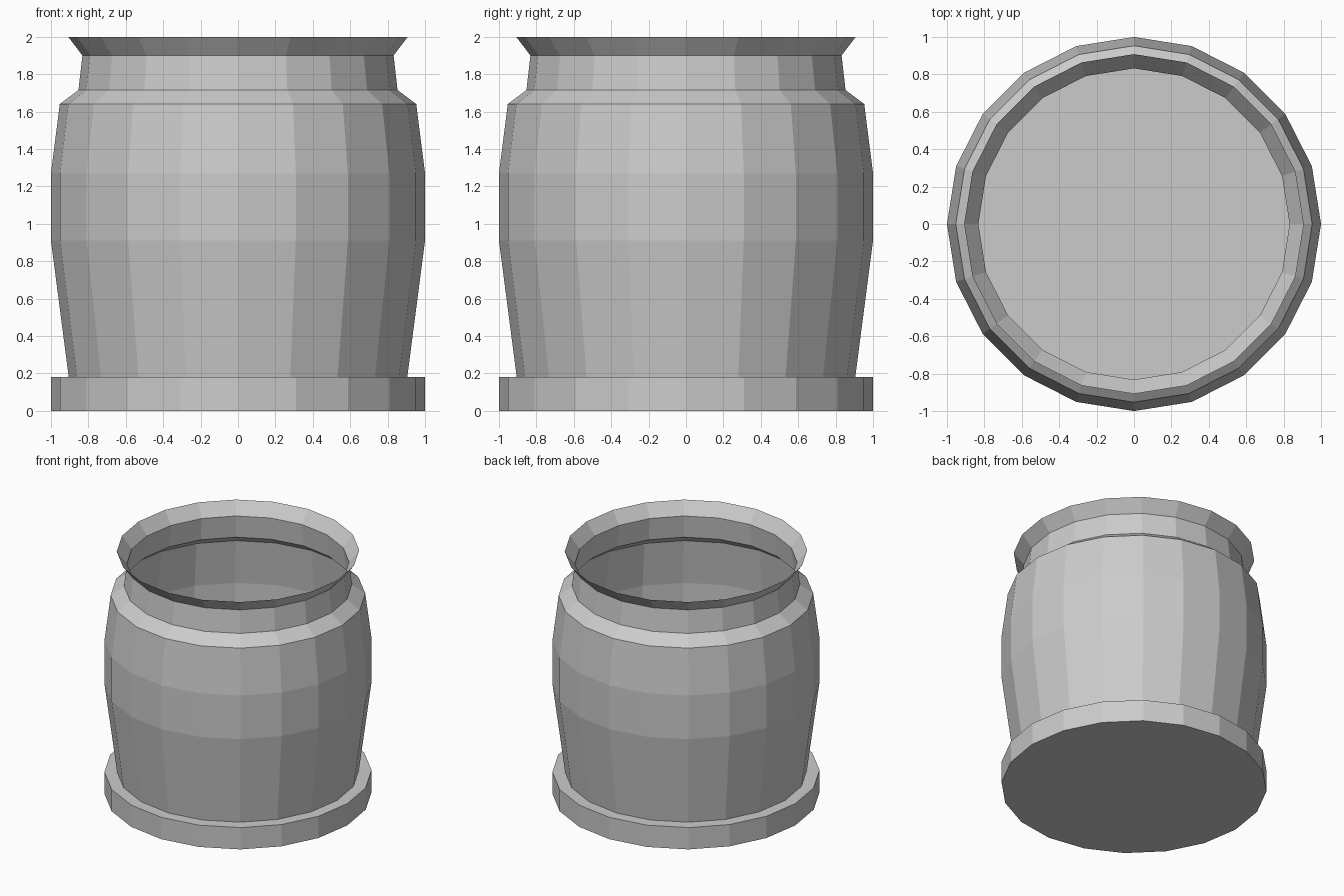
import bpy, bmesh
from math import cos, sin, pi

if "Cube" in bpy.data.objects:
    bpy.data.objects.remove(bpy.data.objects["Cube"])

SIDES = 20

# Profile from foot to flared lip: (radius, height)
profile = [(1.0, 0.0), (1.0, 0.18), (0.905, 0.18), (1.0, 0.91), (1.0, 1.27),
           (0.953, 1.64), (0.853, 1.715), (0.832, 1.9), (0.908, 2.0)]

# Open thin-walled jar, lathed as flat facets
bm = bmesh.new()
rings = [[bm.verts.new((r * cos(2 * pi * i / SIDES), r * sin(2 * pi * i / SIDES), z))
          for i in range(SIDES)] for r, z in profile]
for low, high in zip(rings, rings[1:]):
    for i in range(SIDES):
        j = (i + 1) % SIDES
        bm.faces.new((low[i], low[j], high[j], high[i]))

# Closed bottom
bm.faces.new(rings[0][::-1])

mesh = bpy.data.meshes.new("jar")
bm.to_mesh(mesh)
bm.free()
bpy.context.collection.objects.link(bpy.data.objects.new("jar", mesh))
